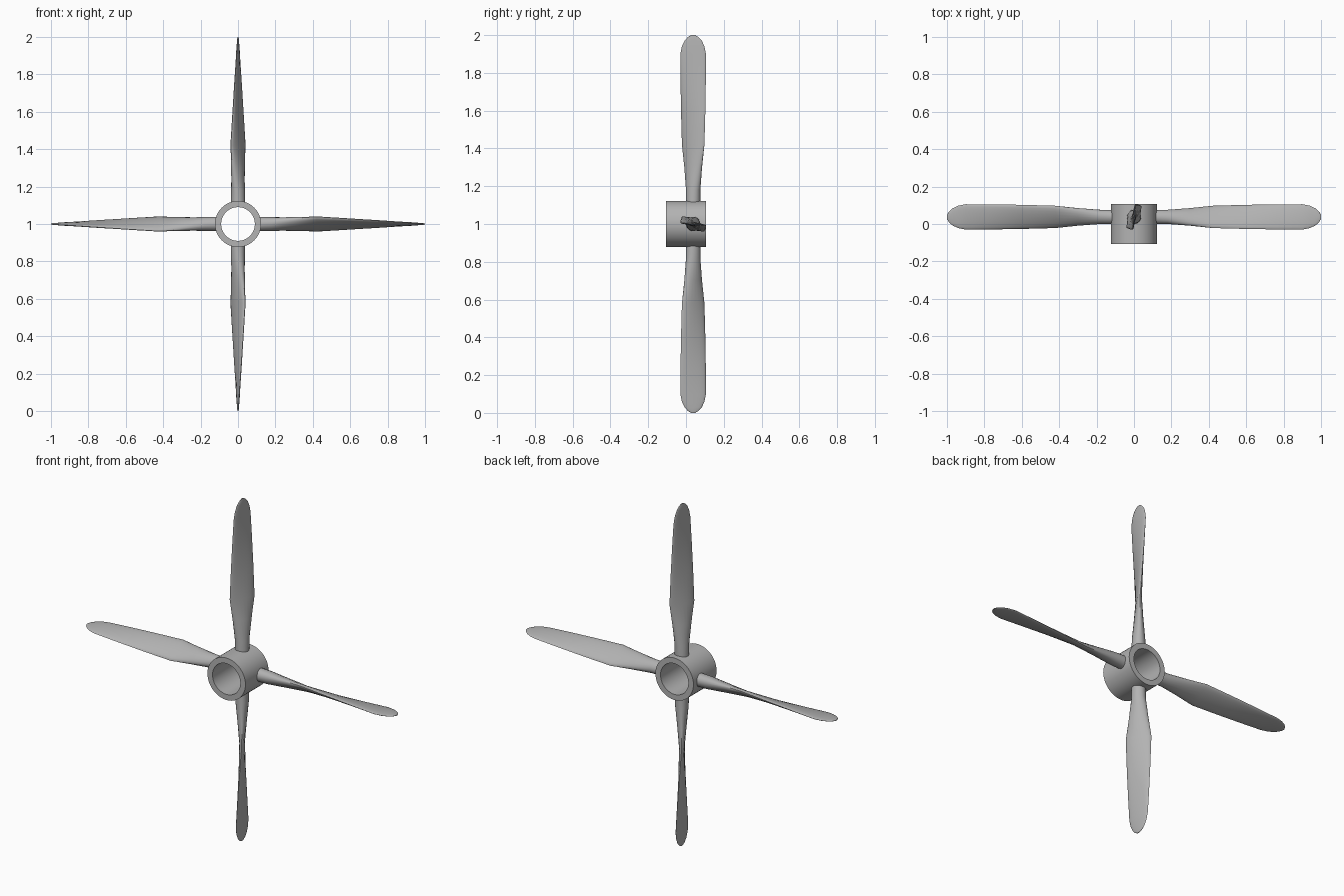
import bpy
import bmesh
import math
from mathutils import Matrix, Vector

cube = bpy.data.objects.get("Cube")
if cube:
    bpy.data.objects.remove(cube, do_unlink=True)

metal = bpy.data.materials.new("plain grey metal")
metal.use_nodes = True
GREY = (0.45, 0.45, 0.45, 1)
metal.diffuse_color = GREY
metal.node_tree.nodes["Principled BSDF"].inputs["Base Color"].default_value = GREY

CENTRE = Vector((0, 0, 1))
BLADE_Y = 0.038


def finish(name, bm, angle):
    bmesh.ops.recalc_face_normals(bm, faces=bm.faces)
    mesh = bpy.data.meshes.new(name)
    bm.to_mesh(mesh)
    bm.free()
    mesh.materials.append(metal)
    obj = bpy.data.objects.new(name, mesh)
    bpy.context.collection.objects.link(obj)
    bpy.ops.object.select_all(action="DESELECT")
    obj.select_set(True)
    bpy.context.view_layer.objects.active = obj
    bpy.ops.object.shade_smooth_by_angle(angle=math.radians(angle))
    return obj


def bridge(bm, a, b):
    n = len(a)
    for i in range(n):
        j = (i + 1) % n
        bm.faces.new((a[i], a[j], b[j], b[i]))


def circle(count):
    for i in range(count):
        a = math.tau * i / count
        yield math.cos(a), math.sin(a)


# Hub: an open tube lying along y
bm = bmesh.new()
profile = [(0.123, -0.107), (0.123, 0.107), (0.09, 0.107), (0.09, -0.107)]
rings = [[bm.verts.new((r * c, y, r * s)) for c, s in circle(48)] for r, y in profile]
for k in range(4):
    bridge(bm, rings[k], rings[(k + 1) % 4])
hub = finish("hub", bm, 30)
hub.location = CENTRE

# Blade stations: radius, half chord, half thickness, twist in degrees
STATIONS = [
    (0.105, 0.038, 0.038, 34),
    (0.18, 0.039, 0.036, 34),
    (0.30, 0.054, 0.025, 34),
    (0.42, 0.071, 0.015, 33),
    (0.60, 0.070, 0.013, 23),
    (0.76, 0.069, 0.011, 14),
    (0.90, 0.068, 0.008, 6),
    (0.94, 0.060, 0.007, 5),
    (0.97, 0.046, 0.005, 4),
    (0.99, 0.028, 0.004, 3),
    (1.00, 0.010, 0.002, 3),
]


def make_blade(name, turn):
    bm = bmesh.new()
    loops = []
    for radius, chord, thick, twist in STATIONS:
        t = math.radians(twist)
        loop = []
        for c, s in circle(20):
            u, v = chord * c, thick * s
            x = u * math.sin(t) + v * math.cos(t)
            y = u * math.cos(t) - v * math.sin(t)
            loop.append(bm.verts.new((x, y + BLADE_Y, radius)))
        loops.append(loop)
    for a, b in zip(loops, loops[1:]):
        bridge(bm, a, b)
    bm.faces.new(loops[0])
    bm.faces.new(loops[-1])
    bm.transform(Matrix.Rotation(turn, 4, "Y"))
    blade = finish(name, bm, 40)
    blade.location = CENTRE


# Four blades at quarter turns about the hub axis
for k, side in enumerate(("top", "left", "bottom", "right")):
    make_blade(side + "_blade", k * math.pi / 2)
